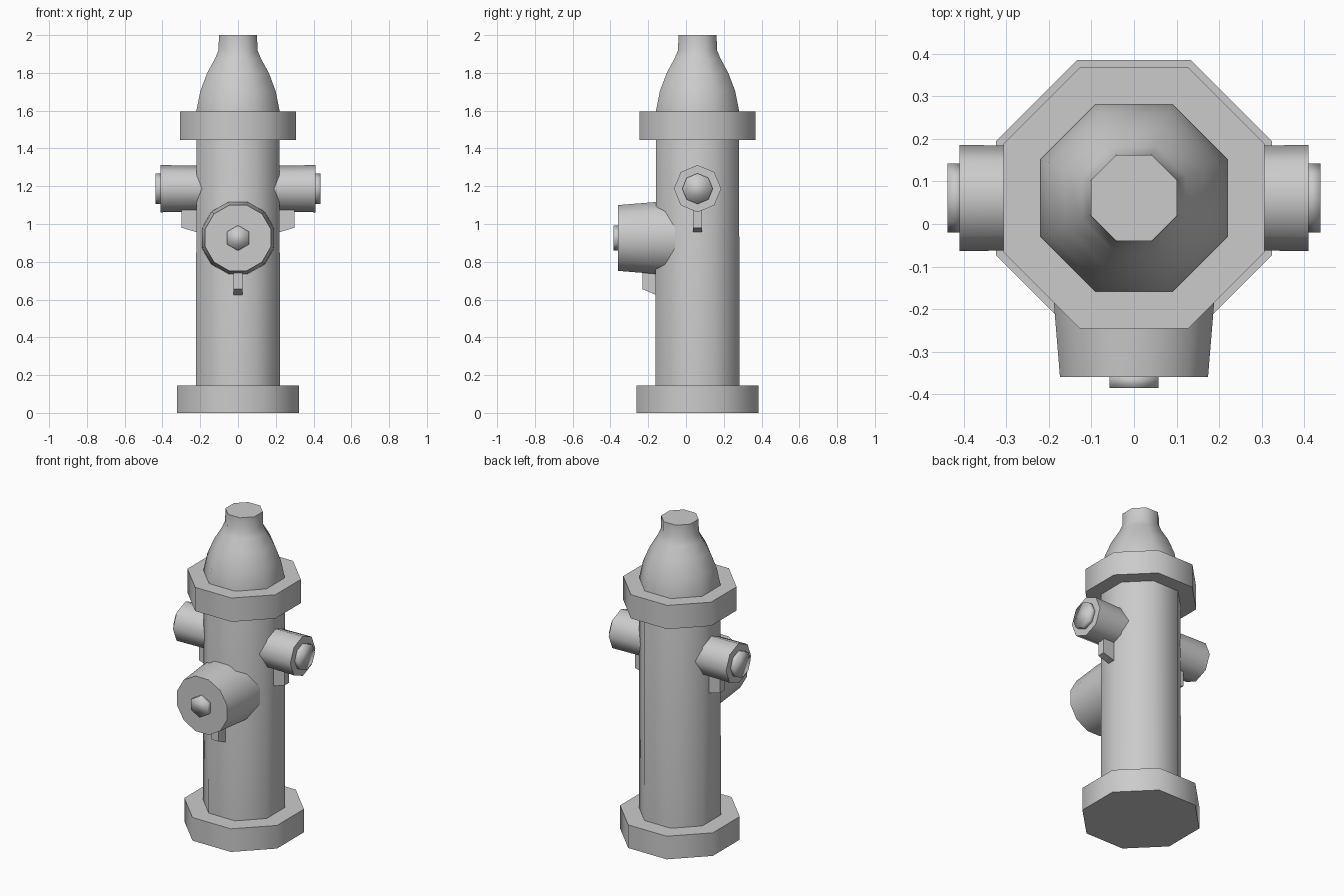
import bpy, bmesh
from math import pi, cos, radians
from mathutils import Matrix

if "Cube" in bpy.data.objects:
    bpy.data.objects.remove(bpy.data.objects["Cube"])

CY = 0.061  # y of the main column axis
UP = Matrix.Identity(4)
FRONT = Matrix.Rotation(pi / 2, 4, 'X')  # local +z points to -y


def finish(name, bm, angle):
    bmesh.ops.recalc_face_normals(bm, faces=bm.faces[:])
    me = bpy.data.meshes.new(name)
    bm.to_mesh(me)
    bm.free()
    ob = bpy.data.objects.new(name, me)
    bpy.context.collection.objects.link(ob)
    bpy.ops.object.select_all(action='DESELECT')
    ob.select_set(True)
    bpy.context.view_layer.objects.active = ob
    bpy.ops.object.shade_smooth_by_angle(angle=radians(angle))
    return ob


def lathe(name, profile, sides, loc, rot=UP, flat=True, angle=50):
    """Stack of n-gon rings (radius, height); flat=True treats radius as apothem."""
    bm = bmesh.new()
    rings = []
    for r, h in profile:
        if flat:
            r /= cos(pi / sides)
        turn = pi / sides if flat else 0
        ring = []
        for i in range(sides):
            p = Matrix.Rotation(turn + 2 * pi * i / sides, 4, 'Z') @ Matrix.Translation((r, 0, h))
            ring.append(bm.verts.new(p.to_translation()))
        rings.append(ring)
    for a, b in zip(rings, rings[1:]):
        for i in range(sides):
            j = (i + 1) % sides
            bm.faces.new((a[i], a[j], b[j], b[i]))
    bm.faces.new(rings[0][::-1])
    bm.faces.new(rings[-1])
    bm.transform(Matrix.Translation(loc) @ rot)
    return finish(name, bm, angle)


def bracket(name, outline, loc, rot):
    """Small rib: (outward, z) outline given thickness across."""
    bm = bmesh.new()
    f = bm.faces.new([bm.verts.new((u, -0.024, z)) for u, z in outline])
    ext = bmesh.ops.extrude_face_region(bm, geom=[f])['geom']
    bmesh.ops.translate(bm, vec=(0, 0.048, 0), verts=[v for v in ext if isinstance(v, bmesh.types.BMVert)])
    bm.transform(Matrix.Translation(loc) @ rot)
    return finish(name, bm, 20)


# Main column
lathe("base_flange", [(0.324, 0), (0.324, 0.146)], 8, (0, CY, 0))
lathe("barrel_and_bonnet", [(0.222, 0.14), (0.22, 1.6), (0.199, 1.705), (0.163, 1.80),
                            (0.122, 1.875), (0.103, 1.92), (0.101, 2.0)], 8, (0, CY, 0))
lathe("upper_flange", [(0.307, 1.445), (0.307, 1.595)], 8, (0, CY, 0))

# Side outlets
for s, side in ((1, "right"), (-1, "left")):
    rot = Matrix.Rotation(s * pi / 2, 4, 'Y')
    c = (0, CY, 1.187)
    lathe(side + "_outlet", [(0.121, 0.17), (0.125, 0.41)], 8, c, rot, flat=False)
    lathe(side + "_outlet_nut", [(0.081, 0.40), (0.081, 0.438)], 8, c, rot, flat=False, angle=120)
    turn = Matrix.Rotation(0 if s > 0 else pi, 4, 'Z')
    bracket(side + "_outlet_rib", [(0.20, 0.955), (0.22, 0.957), (0.298, 0.98), (0.298, 1.09), (0.20, 1.09)],
            (0, CY, 0), turn)

# Front outlet
c = (0, 0, 0.926)
lathe("front_outlet", [(0.195, 0.02), (0.19, 0.165), (0.174, 0.359)], 12, c, FRONT)
lathe("front_outlet_nut", [(0.058, 0.35), (0.058, 0.385)], 6, c, FRONT, angle=120)
bracket("front_outlet_rib", [(0.14, 0.618), (0.16, 0.625), (0.23, 0.655), (0.23, 0.77), (0.14, 0.77)],
        (0, 0, 0), Matrix.Rotation(-pi / 2, 4, 'Z'))
